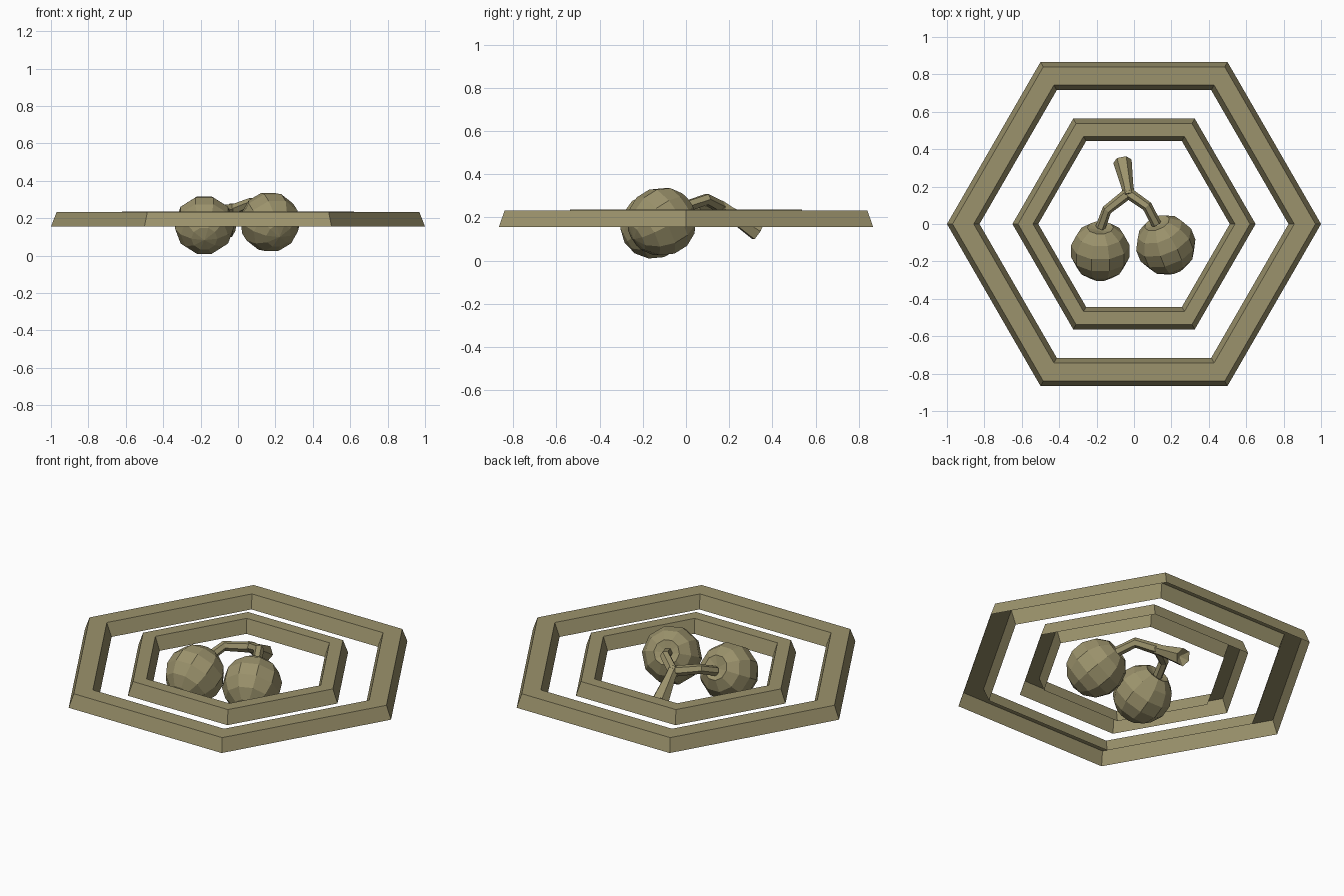
import bpy, bmesh, math
from mathutils import Vector

if "Cube" in bpy.data.objects:
    bpy.data.objects.remove(bpy.data.objects["Cube"])

mat = bpy.data.materials.new("olive")
mat.diffuse_color = (0.33, 0.29, 0.15, 1)
mat.use_nodes = True
mat.node_tree.nodes["Principled BSDF"].inputs["Base Color"].default_value = mat.diffuse_color


def finish(name, bm):
    mesh = bpy.data.meshes.new(name)
    bm.to_mesh(mesh)
    bm.free()
    mesh.materials.append(mat)
    ob = bpy.data.objects.new(name, mesh)
    bpy.context.collection.objects.link(ob)
    return ob


def bridge(bm, a, b):
    n = len(a)
    for i in range(n):
        bm.faces.new((a[i], a[(i + 1) % n], b[(i + 1) % n], b[i]))


# Hexagonal frame: sloped outer wall, flat top, sloped inner wall, open below
def hex_frame(name, profile):
    bm = bmesh.new()
    loops = [[bm.verts.new((r * math.cos(k * math.pi / 3), r * math.sin(k * math.pi / 3), z))
              for k in range(6)] for r, z in profile]
    for a, b in zip(loops, loops[1:]):
        bridge(bm, a, b)
    return finish(name, bm)


# Faceted fruit with its stem end pointing along axis and slightly dimpled
def fruit(name, centre, axis, radius):
    bm = bmesh.new()
    bmesh.ops.create_uvsphere(bm, u_segments=10, v_segments=7, radius=radius)
    top = max(bm.verts, key=lambda v: v.co.z)
    top.co.z -= 0.035
    quat = Vector(axis).to_track_quat('Z', 'X')
    for v in bm.verts:
        v.co = quat @ v.co + Vector(centre)
    return finish(name, bm)


# Six-sided stem through points (x, y, z, radius), with a hollowed far end
def stem(name, points, hollow=False):
    bm = bmesh.new()
    pts = [Vector(p[:3]) for p in points]
    loops = []
    for i, p in enumerate(pts):
        d = pts[min(i + 1, len(pts) - 1)] - pts[max(i - 1, 0)]
        side = d.cross(Vector((0, 0, 1))).normalized()
        up = side.cross(d).normalized()
        r = points[i][3]
        loops.append([bm.verts.new(p + r * (math.cos(k * math.pi / 3) * side
                                            + math.sin(k * math.pi / 3) * up))
                      for k in range(6)])
    for a, b in zip(loops, loops[1:]):
        bridge(bm, a, b)
    bm.faces.new(loops[0][::-1])
    end = loops[-1]
    if hollow:
        d = (pts[-1] - pts[-2]).normalized()
        c = bm.verts.new(pts[-1] - d * 0.03)
        for k in range(6):
            bm.faces.new((end[k], end[(k + 1) % 6], c))
    else:
        bm.faces.new(end)
    bmesh.ops.recalc_face_normals(bm, faces=bm.faces[:])
    return finish(name, bm)


# Frames
hex_frame("outer_frame", [(1.0, 0.155), (0.97, 0.232), (0.857, 0.232), (0.826, 0.155)])
hex_frame("inner_frame", [(0.65, 0.157), (0.62, 0.235), (0.54, 0.235), (0.512, 0.157)])

# Fruits
fruit("left_fruit", (-0.18, -0.145, 0.163), (0, 0.87, 0.5), 0.161)
fruit("right_fruit", (0.17, -0.112, 0.18), (-0.32, 0.8, 0.5), 0.162)

# Stems
stem("left_stem", [(-0.18, -0.02, 0.215, 0.027), (-0.145, 0.075, 0.255, 0.027),
                   (-0.03, 0.165, 0.245, 0.03)])
stem("right_stem", [(0.12, 0.0, 0.25, 0.027), (0.07, 0.095, 0.283, 0.028),
                    (-0.03, 0.165, 0.245, 0.03)])
stem("main_stem", [(-0.027, 0.15, 0.255, 0.032), (-0.035, 0.2, 0.222, 0.032),
                   (-0.062, 0.335, 0.135, 0.05)], hollow=True)
